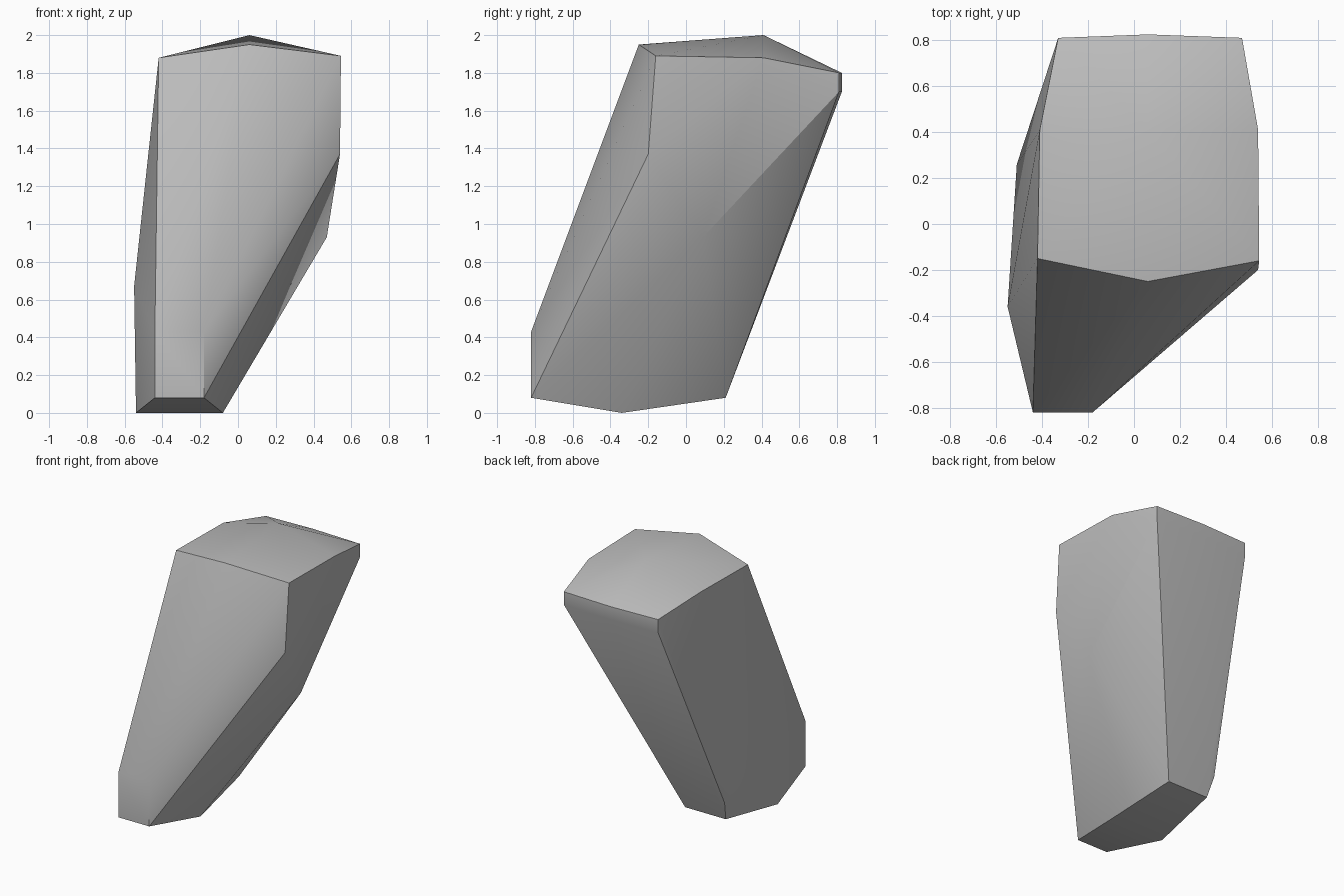
import bpy
import bmesh
import math

# Remove the default object
default = bpy.data.objects.get("Cube")
if default:
    bpy.data.objects.remove(default, do_unlink=True)

# Single grey material
grey = bpy.data.materials.new("plain_grey")
grey.use_nodes = True
colour = (0.5, 0.5, 0.5, 1)
grey.diffuse_color = colour
grey.node_tree.nodes["Principled BSDF"].inputs["Base Color"].default_value = colour


def row(y, z, *xs):
    """Corners that share one depth and height."""
    return [(x, y, z) for x in xs]


# Blunt front nose, a narrow upright rectangle
nose = row(-.82, .08, -.44, -.18) + row(-.82, .43, -.44, -.18)

# Underside keel and back heel
keel = row(-.34, 0, -.54, -.08)
heel = row(.21, .08, -.485, -.14)

# Swollen cheeks on both sides
left_cheek = row(.41, 1.88, .54) + row(-.2, 1.37, .54) + row(.09, .93, .47)
right_cheek = row(-.36, .67, -.55) + row(.26, .23, -.51) + row(.41, 1.88, -.41)

# Domed cap with a thin upright rim at the back
cap_front = row(-.15, 1.88, -.42) + row(-.25, 1.95, .06) + row(-.16, 1.89, .545)
cap_peak = row(.41, 2, .06)
cap_back = [corner for z in (1.70, 1.80)
            for corner in row(.81, z, -.33, .47) + row(.825, z, .06)]

# Wrap all the corners in one faceted skin
bm = bmesh.new()
for group in (nose, keel, heel, left_cheek, right_cheek,
              cap_front, cap_peak, cap_back):
    for corner in group:
        bm.verts.new(corner)
hull = bmesh.ops.convex_hull(bm, input=bm.verts)
loose = [v for v in bm.verts if not v.link_faces]
bmesh.ops.delete(bm, geom=loose, context="VERTS")
bmesh.ops.recalc_face_normals(bm, faces=bm.faces)

mesh = bpy.data.meshes.new("tapered_block")
bm.to_mesh(mesh)
bm.free()
mesh.materials.append(grey)

block = bpy.data.objects.new("tapered_block", mesh)
bpy.context.collection.objects.link(block)

# Soft facets with crisp main edges
bpy.ops.object.select_all(action="DESELECT")
block.select_set(True)
bpy.context.view_layer.objects.active = block
bpy.ops.object.shade_smooth_by_angle(angle=math.radians(30))
